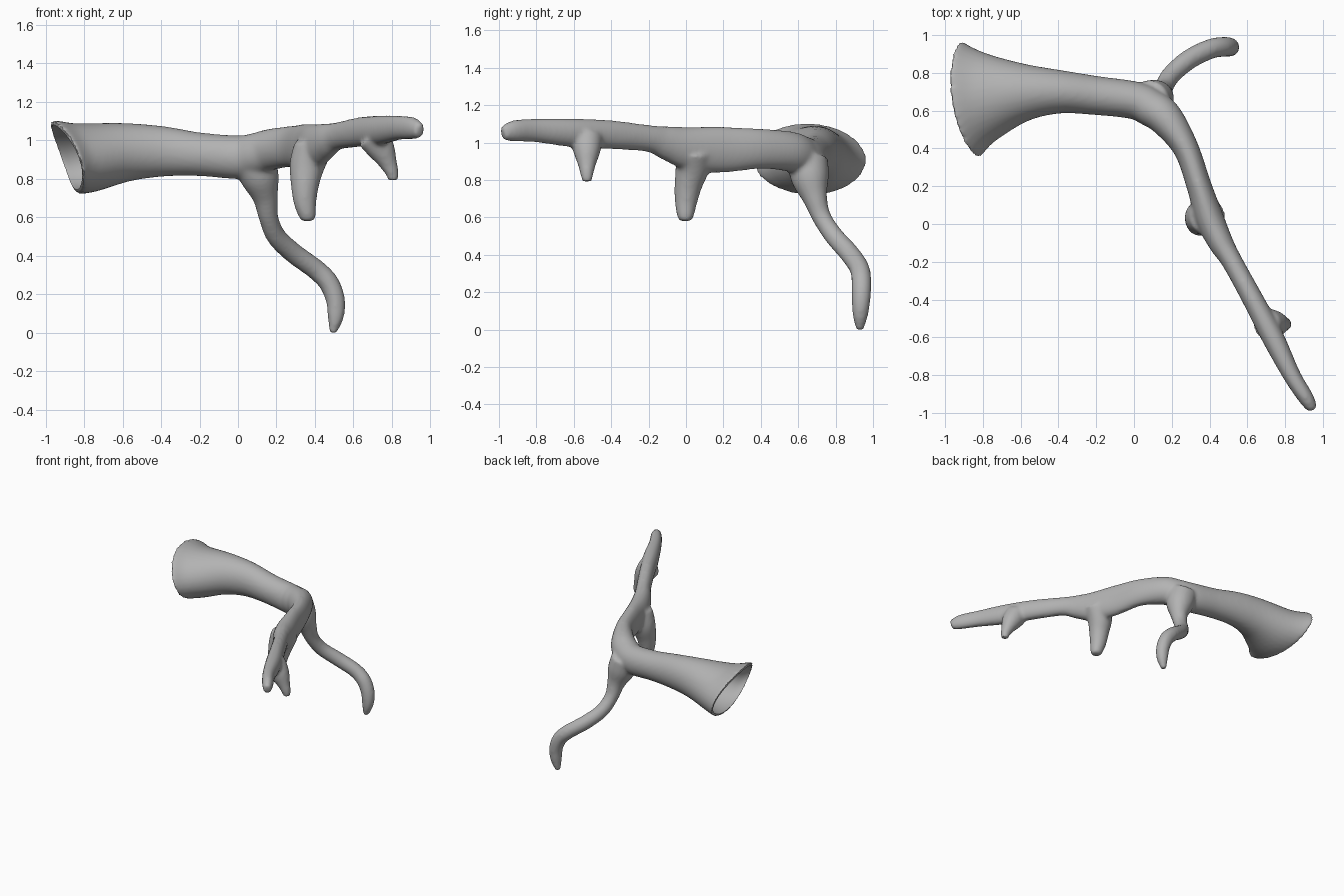
import bpy, bmesh, math
from mathutils import Vector

if "Cube" in bpy.data.objects:
    bpy.data.objects.remove(bpy.data.objects["Cube"])

SIDES = 32


def spline(secs, steps=6):
    """Catmull-Rom interpolation of section tuples."""
    out = []
    for i in range(len(secs) - 1):
        a, b = secs[max(i - 1, 0)], secs[i]
        c, d = secs[i + 1], secs[min(i + 2, len(secs) - 1)]
        for s in range(steps):
            t = s / steps
            out.append([0.5 * (2 * q + (r - p) * t + (2 * p - 5 * q + 4 * r - u) * t * t
                               + (3 * q - p - 3 * r + u) * t ** 3)
                        for p, q, r, u in zip(a, b, c, d)])
    return out + [list(secs[-1])]


def tube(name, secs, ref=(0, 0, 1)):
    """Closed loft through (x, y, z, half width, half height, lean) sections."""
    secs = spline(secs)
    ref = Vector(ref)
    bm = bmesh.new()
    rings = []
    for i, (x, y, z, w, h, lean) in enumerate(secs):
        tan = (Vector(secs[min(i + 1, len(secs) - 1)][:3])
               - Vector(secs[max(i - 1, 0)][:3])).normalized()
        side = tan.cross(ref).normalized()
        up = side.cross(tan)
        ring = []
        for k in range(SIDES):
            a = math.tau * k / SIDES
            c, s = math.cos(a), math.sin(a)
            off = lean * (0.4 * c * c - s)
            ring.append(bm.verts.new(Vector((x, y, z)) + side * w * c + up * h * s + tan * off))
        rings.append(ring)
    for r0, r1 in zip(rings, rings[1:]):
        for k in range(SIDES):
            j = (k + 1) % SIDES
            bm.faces.new((r0[k], r0[j], r1[j], r1[k]))
    for ring, p in ((rings[0], secs[0]), (rings[-1], secs[-1])):
        mid = bm.verts.new(p[:3])
        for k in range(SIDES):
            bm.faces.new((ring[k], ring[(k + 1) % SIDES], mid))
    bmesh.ops.recalc_face_normals(bm, faces=bm.faces)
    me = bpy.data.meshes.new(name)
    bm.to_mesh(me)
    bm.free()
    ob = bpy.data.objects.new(name, me)
    bpy.context.collection.objects.link(ob)
    return ob


def rounds(pts):
    """Circular sections from (x, y, z, radius)."""
    return [(x, y, z, r, r, 0) for x, y, z, r in pts]


# flared trunk that bends into the long arm
trunk = [(-.90, .655, .91, .315, .19, .07), (-.80, .67, .912, .24, .183, .06),
         (-.60, .695, .937, .157, .154, .03), (-.40, .70, .94, .116, .132, 0),
         (-.20, .68, .925, .103, .113, 0), (0, .655, .91, .10, .113, 0),
         (.09, .615, .925, .10, .11, 0)]
arm = [(.17, .555, .95, .093, .107, 0), (.275, .40, .965, .068, .107, 0),
       (.345, .20, .96, .066, .122, 0), (.40, .03, .965, .075, .117, 0),
       (.46, -.10, .995, .066, .092, 0), (.52, -.20, 1.02, .055, .072, 0),
       (.63, -.40, 1.04, .056, .077, 0), (.735, -.60, 1.05, .059, .077, 0),
       (.835, -.80, 1.063, .047, .064, 0), (.91, -.92, 1.06, .041, .057, 0),
       (.946, -.98, 1.045, .028, .038, 0)]
body = tube("branching_tube", trunk + arm)

# hanging branches
side = (1, 0, 0)
parts = [
    tube("middle_prong", rounds([(.39, .04, .96, .10), (.36, .035, .87, .092),
                                 (.348, .012, .77, .074), (.348, 0, .68, .06),
                                 (.36, -.003, .61, .046), (.362, -.003, .578, .034)]), side),
    tube("small_prong", rounds([(.70, -.53, 1.02, .085), (.745, -.53, .95, .072),
                                (.78, -.53, .88, .048), (.802, -.53, .825, .034),
                                (.806, -.53, .79, .026)]), (0, 1, 0)),
    tube("curved_branch", rounds([(.08, .65, .90, .11), (.115, .665, .80, .10),
                                  (.142, .69, .70, .066), (.158, .725, .60, .051),
                                  (.198, .79, .50, .051), (.29, .87, .41, .053),
                                  (.40, .925, .33, .053), (.47, .938, .26, .053),
                                  (.506, .937, .17, .050), (.508, .932, .08, .042),
                                  (.492, .93, -.003, .02)]), (-.6, .8, 0)),
]

# blend everything into one skin
bpy.ops.object.select_all(action='DESELECT')
for ob in parts + [body]:
    ob.select_set(True)
bpy.context.view_layer.objects.active = body
bpy.ops.object.join()
remesh = body.modifiers.new("blend", 'REMESH')
remesh.mode = 'VOXEL'
remesh.voxel_size = 0.012
soften = body.modifiers.new("soften", 'SMOOTH')
soften.factor = 0.5
soften.iterations = 8

# hollow inside of the flared trunk
WALL = 0.022
hollow = [(x, y, z, w - WALL, h - WALL, l) for x, y, z, w, h, l in trunk]
hollow.insert(0, (-1.0, .64, .91, .36, .18, .07))
cutter = tube("hollow_cutter", hollow)
cutter.hide_render = True
cut = body.modifiers.new("hollow", 'BOOLEAN')
cut.operation = 'DIFFERENCE'
cut.solver = 'EXACT'
cut.object = cutter
bpy.ops.object.convert(target='MESH')
bpy.data.objects.remove(cutter)

# single grey colour, smooth skin with a crisp rim
grey = bpy.data.materials.new("grey")
grey.diffuse_color = (.45, .45, .45, 1)
grey.use_nodes = True
grey.node_tree.nodes["Principled BSDF"].inputs["Base Color"].default_value = grey.diffuse_color
body.data.materials.clear()
body.data.materials.append(grey)
bpy.ops.object.shade_smooth_by_angle(angle=math.radians(40))

# stand on the floor
low = min(v.co.z for v in body.data.vertices)
for v in body.data.vertices:
    v.co.z -= low
